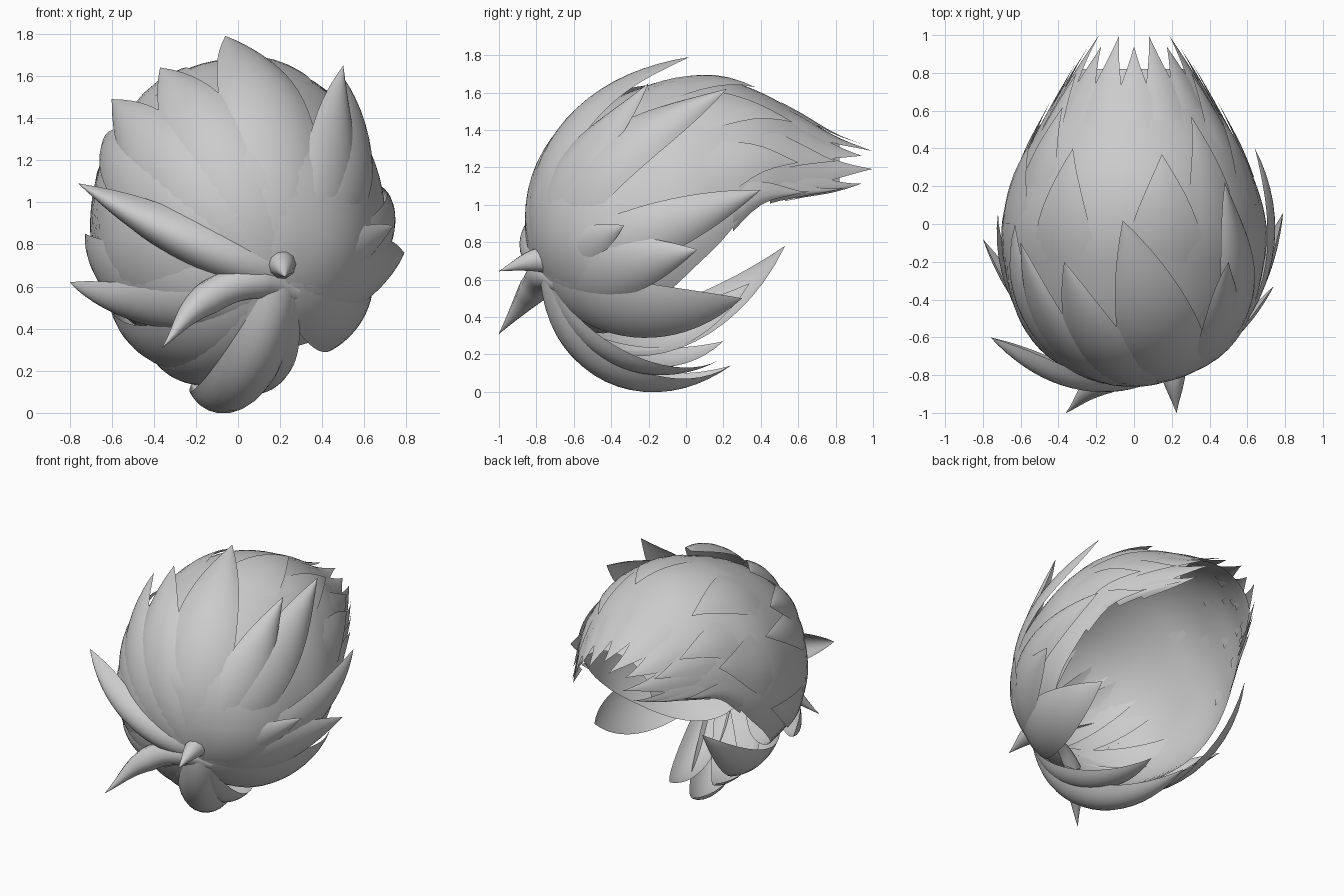
import bpy, math, random
from mathutils import Vector as V

if "Cube" in bpy.data.objects:
    bpy.data.objects.remove(bpy.data.objects["Cube"])

random.seed(4)
C, R = V((0, -0.1, 0.9)), V((0.71, 0.755, 0.78))     # guide ellipsoid of the head
ROOT = V((0.21, -0.77, 0.64))                        # point where all locks meet

# Shell cross-sections: y, half width, top z, middle z, bottom z, half opening angle
SECT = [(-0.86, 0.01, 0.94, 0.93, 0.92, 180), (-0.82, 0.23, 1.16, 0.90, 0.68, 180),
        (-0.70, 0.46, 1.36, 0.86, 0.48, 180), (-0.50, 0.61, 1.51, 0.84, 0.30, 165),
        (-0.20, 0.69, 1.64, 0.86, 0.22, 130), (0.00, 0.70, 1.68, 0.90, 0.24, 115),
        (0.20, 0.65, 1.67, 0.95, 0.40, 104), (0.40, 0.56, 1.60, 1.05, 0.80, 95),
        (0.60, 0.44, 1.49, 1.07, 0.95, 93), (0.80, 0.31, 1.36, 1.09, 1.00, 93),
        (1.00, 0.17, 1.27, 1.13, 1.05, 93)]


def section(y):
    i = max(i for i in range(len(SECT) - 1) if SECT[i][0] <= y or i == 0)
    p, q = SECT[i], SECT[i + 1]
    o, r = SECT[max(i - 1, 0)], SECT[min(i + 2, len(SECT) - 1)]
    h = q[0] - p[0]
    t = (y - p[0]) / h
    out = []
    for k in range(1, 6):
        m0 = (q[k] - o[k]) / (q[0] - o[0]) * h
        m1 = (r[k] - p[k]) / (r[0] - p[0]) * h
        out.append((2*t**3 - 3*t*t + 1) * p[k] + (t**3 - 2*t*t + t) * m0
                   + (3*t*t - 2*t**3) * q[k] + (t**3 - t*t) * m1)
    return out


def shell_point(y, deg, lift=0.0):
    w, zt, zc, zb, _ = section(y)
    a = math.radians(deg)
    h = zt - zc if math.cos(a) > 0 else zc - zb
    return V(((w + lift) * math.sin(a), y, zc + (h + lift) * math.cos(a)))


def grid_object(name, rows):
    n = len(rows[0])
    verts = [p for r in rows for p in r]
    faces = [(i*n + j, i*n + j + 1, (i+1)*n + j + 1, (i+1)*n + j)
             for i in range(len(rows) - 1) for j in range(n - 1)]
    me = bpy.data.meshes.new(name)
    me.from_pydata(verts, [], faces)
    me.shade_smooth()
    ob = bpy.data.objects.new(name, me)
    bpy.context.collection.objects.link(ob)
    return ob


def to_sphere(p):
    d = p - C
    return V((d.x / R.x, d.y / R.y, d.z / R.z))


def lock(name, tip, width, bump=0.03, power=3, hug=1.0, n=20):
    """Leaf-shaped lock over the guide ellipsoid; hug pulls its edges to the shell."""
    a, b = to_sphere(ROOT), to_sphere(V(tip))
    sa, sb = a.length, b.length
    a.normalize()
    b.normalize()
    rows = []
    for i in range(n + 1):
        t = i / n
        d = a.slerp(b, t)
        side = a.cross(b).normalized()
        s = sa + (1.0 - sa) * min(1, 4 * t) + (sb - 1.0) * t**power + bump * math.sin(math.pi * t)
        w = width * 1.5 * (t + 0.05)**0.65 * (1 - t**1.8)
        row = []
        for j in range(-5, 6):
            v = j / 5
            k = v * v * (1 - t**4)
            e = (d + side * v * w).normalized() * (s - k * (hug * max(0, s - 1) + 0.06 * w))
            row.append(C + V((e.x * R.x, e.y * R.y, e.z * R.z)))
        rows.append(row)
    return grid_object(name, rows)


def spike(name, y0, y1, deg, half, lift=0.03):
    """Pointed strand lying on the shell, tip slightly raised."""
    rows = []
    for i in range(9):
        t = i / 8
        rows.append([shell_point(y0 + (y1 - y0) * t, deg + half * v * (1 - t**1.6),
                                 0.004 + lift * t - 0.012 * v * v * (1 - t))
                     for v in (-1, -0.5, 0, 0.5, 1)])
    return grid_object(name, rows)


def horn(name, pts, radii):
    """Free-standing tapered tuft."""
    cu = bpy.data.curves.new(name, 'CURVE')
    cu.dimensions = '3D'
    cu.bevel_depth = 1.0
    cu.bevel_resolution = 3
    cu.resolution_u = 8
    sp = cu.splines.new('BEZIER')
    sp.bezier_points.add(len(pts) - 1)
    for bp, p, r in zip(sp.bezier_points, pts, radii):
        bp.co, bp.radius = p, r
        bp.handle_left_type = bp.handle_right_type = 'AUTO'
    bpy.context.collection.objects.link(bpy.data.objects.new(name, cu))


# Main hair shell, open at the lower back
ys = [-0.86 + 0.06 * (i / 6)**1.5 for i in range(6)] + [-0.80 + 1.62 * i / 36 for i in range(37)]
grid_object("hair_shell", [[shell_point(y, section(y)[4] * (j / 24 - 1)) for j in range(49)] for y in ys])

# Large locks over the crown
for tip, w in [((-0.06, 0.02, 1.79), 0.46), ((0.50, -0.20, 1.65), 0.30),
               ((-0.37, -0.20, 1.64), 0.38), ((-0.60, -0.10, 1.49), 0.36),
               ((0.48, 0.22, 1.62), 0.34), ((-0.63, 0.0, 1.32), 0.34)]:
    lock("crown_lock", tip, w, bump=0.015, power=5)

# Side locks, right then left
for tip, w in [((0.64, 0.40, 1.08), 0.28), ((0.79, 0.06, 0.76), 0.32), ((0.74, -0.33, 0.89), 0.20),
               ((0.52, 0.30, 0.50), 0.36),
               ((-0.72, 0.06, 0.85), 0.34), ((-0.80, -0.08, 0.62), 0.22),
               ((-0.50, 0.53, 0.78), 0.34), ((-0.54, 0.34, 0.58), 0.34)]:
    lock("side_lock", tip, w, bump=0.01, hug=0.9)

# Raised left strand and locks curling under the chin
lock("raised_strand", (-0.76, -0.60, 1.09), 0.20, bump=0.06, power=2.5, hug=1.1)
lock("under_lock", (-0.22, 0.24, 0.14), 0.30, bump=0.155, hug=0.8)
lock("under_lock", (0.0, 0.18, 0.17), 0.24, bump=0.06)
lock("under_lock", (-0.38, 0.20, 0.27), 0.34, bump=0.02)

# Forelock and small root tuft
horn("forelock", [(0.27, -0.66, 0.58), (0.10, -0.74, 0.63), (-0.15, -0.82, 0.54), (-0.36, -1.0, 0.31)],
     [0.06, 0.09, 0.08, 0.001])
horn("root_tuft", [(0.20, -0.72, 0.71), (0.21, -0.82, 0.70), (0.225, -1.0, 0.645)], [0.085, 0.06, 0.001])

# Layered strand tips on the back of the crown
for y0, y1, deg, half in [(-0.2, 0.40, -33, 16), (-0.2, 0.37, 14, 18), (0.0, 0.57, 38, 14),
                          (0.0, 0.42, -72, 18), (0.1, 0.60, 70, 14), (0.2, 0.62, -55, 14)]:
    spike("layer_tip", y0, y1, deg, half, 0.03)

# Jagged tail rim in broad irregular points
for i in range(9):
    deg = -92 + 23 * i
    spike("tail_tip", random.uniform(0.5, 0.62), (0.94, 0.998)[i % 2], deg, 17, 0.025)
for s in (-1, 1):
    spike("rim_tip", 0.25, 0.66, 92 * s, 12, 0.03)
    spike("rim_tip", 0.45, 0.85, 94 * s, 12, 0.03)
    spike("rim_tip", 0.40, 0.80, 62 * s, 14, 0.03)
